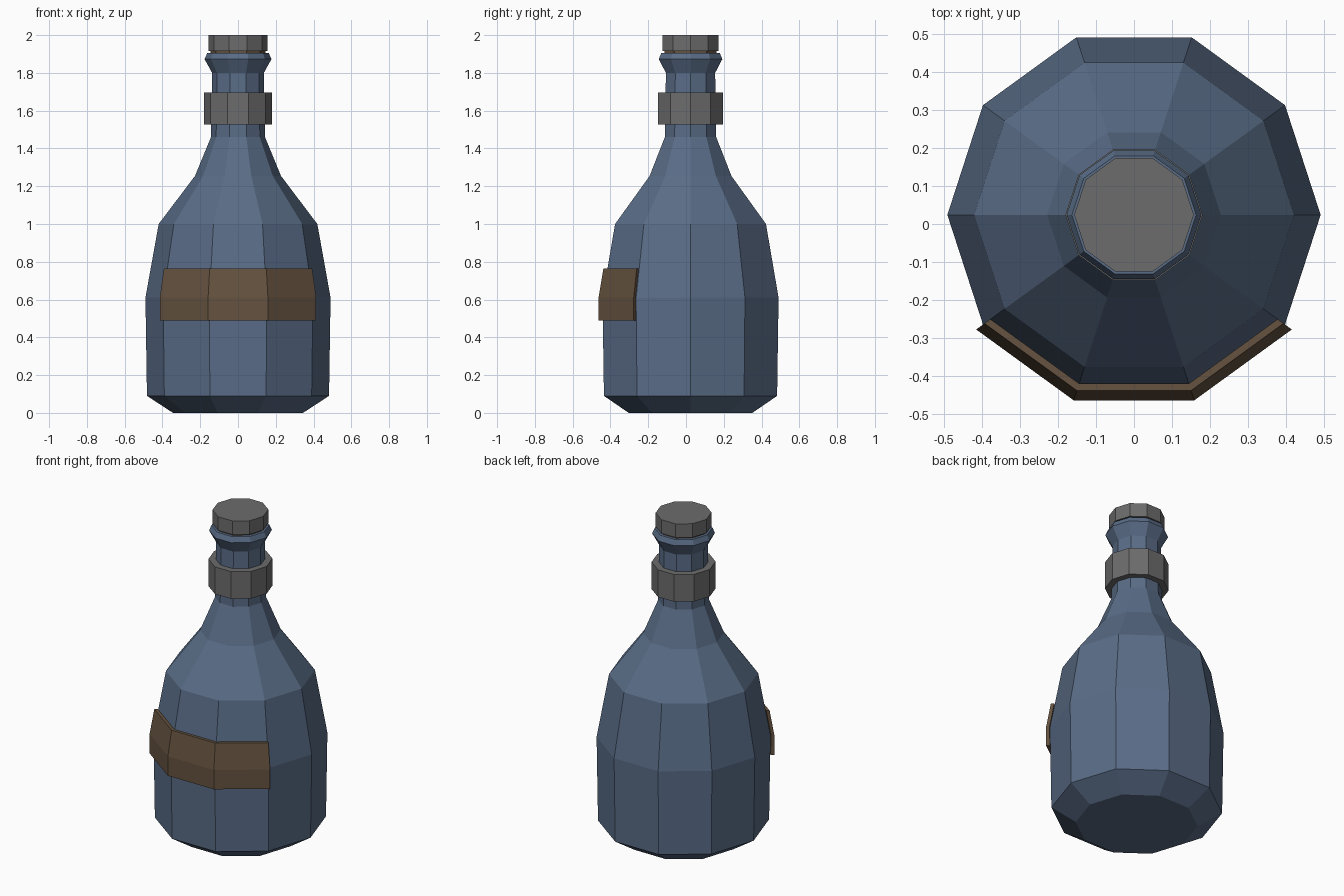
import bpy, bmesh
from math import cos, sin, radians

if "Cube" in bpy.data.objects:
    bpy.data.objects.remove(bpy.data.objects["Cube"])

CY = 0.024      # bottle axis sits slightly behind the origin
SIDES = 10


def material(name, rgb):
    m = bpy.data.materials.new(name)
    m.diffuse_color = (*rgb, 1)
    m.use_nodes = True
    m.node_tree.nodes["Principled BSDF"].inputs["Base Color"].default_value = m.diffuse_color
    return m


def lathe(name, profile, mat, first=0, count=SIDES, closed=False):
    """Turn an (r, z) profile in 36 degree steps; closed = ring-shaped section."""
    full = count == SIDES
    bm = bmesh.new()
    cols = []
    for i in range(count if full else count + 1):
        a = radians(first + 36 * i)
        cols.append([bm.verts.new((r * cos(a), CY + r * sin(a), z)) for r, z in profile])
    n = len(profile)
    for i in range(count):
        a, b = cols[i], cols[(i + 1) % len(cols)]
        for j in range(n if closed else n - 1):
            k = (j + 1) % n
            bm.faces.new((a[j], b[j], b[k], a[k]))
    if not full:
        bm.faces.new(cols[0])
        bm.faces.new(cols[-1])
    elif not closed:
        bm.faces.new([c[0] for c in cols])
        bm.faces.new([c[-1] for c in cols])
    bmesh.ops.recalc_face_normals(bm, faces=bm.faces)
    me = bpy.data.meshes.new(name)
    bm.to_mesh(me)
    bm.free()
    me.materials.append(mat)
    ob = bpy.data.objects.new(name, me)
    bpy.context.collection.objects.link(ob)
    return ob


glass = material("blue_glass", (0.10, 0.15, 0.24))
leather = material("brown", (0.13, 0.085, 0.05))
metal = material("dark_grey", (0.15, 0.15, 0.15))

# Bottle body, neck and lip
lathe("bottle", [(0.344, 0), (0.482, 0.09), (0.49, 0.61), (0.42, 1.0),
                 (0.228, 1.254), (0.143, 1.46), (0.137, 1.80),
                 (0.177, 1.873), (0.163, 1.905)], glass)

# Neck collar
lathe("neck_collar", [(0.14, 1.526), (0.18, 1.526), (0.18, 1.695), (0.14, 1.695)],
      metal, closed=True)

# Stopper and its cap
lathe("cork", [(0.145, 1.895), (0.145, 1.92)], leather)
lathe("cap", [(0.157, 1.915), (0.157, 2.0)], metal)

# Label band wrapped over the three front faces
lathe("label", [(0.490, 0.49), (0.512, 0.49), (0.512, 0.61),
                (0.485, 0.765), (0.466, 0.765), (0.493, 0.61)],
      leather, first=-144, count=3, closed=True)
